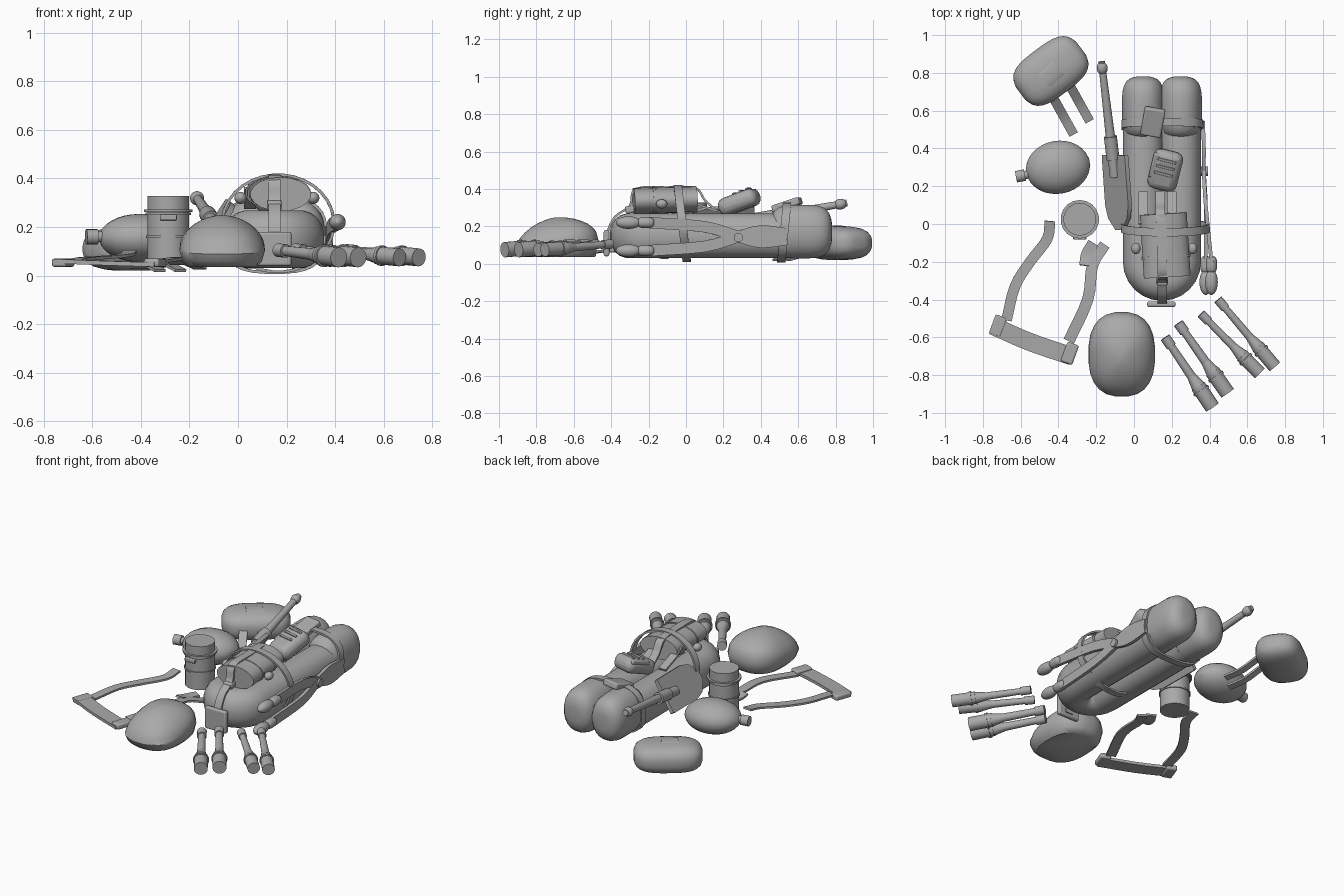
import bpy, math
from mathutils import Vector

if "Cube" in bpy.data.objects:
    bpy.data.objects.remove(bpy.data.objects["Cube"])

COLOUR = (.4, .4, .4, 1)
grey = bpy.data.materials.new("plain grey")
grey.use_nodes = True
grey.diffuse_color = COLOUR
grey.node_tree.nodes["Principled BSDF"].inputs["Base Color"].default_value = COLOUR

UP, ALONG_X, ALONG_Y = Vector((0, 0, 1)), Vector((1, 0, 0)), Vector((0, 1, 0))


def finish(ob, name):
    ob.name = name
    ob.data.materials.append(grey)
    bpy.ops.object.select_all(action='DESELECT')
    bpy.context.view_layer.objects.active = ob
    ob.select_set(True)
    bpy.ops.object.shade_smooth_by_angle(angle=math.radians(40))
    return ob


def signed_power(value, power):
    return math.copysign(abs(value) ** power, value)


def sweep(name, rings, sides=18, across=None, closed=False, power=1):
    """Skin rings of (centre, half width, half height); four sides give a flat strap."""
    centres = [Vector(ring[0]) for ring in rings]
    count, verts, faces = len(rings), [], []
    for i, (centre, width, height) in enumerate(rings):
        before, after = i - 1, i + 1
        if closed:
            after %= count
        else:
            before, after = max(before, 0), min(after, count - 1)
        forward = (centres[after] - centres[before]).normalized()
        u = Vector(across) if across else forward.cross(UP)
        if u.length < .1:
            u = ALONG_X
        u = (u - forward * u.dot(forward)).normalized()
        w = u.cross(forward)
        reach = math.sqrt(2) if sides == 4 else 1
        for j in range(sides):
            turn = math.tau * (j + .5) / sides
            verts.append(centres[i] + u * width * reach * signed_power(math.cos(turn), power)
                         + w * height * reach * signed_power(math.sin(turn), power))
    for i in range(count if closed else count - 1):
        here, there = i * sides, (i + 1) % count * sides
        for j in range(sides):
            k = (j + 1) % sides
            faces.append((here + j, there + j, there + k, here + k))
    if not closed:
        last = (count - 1) * sides
        faces += [tuple(range(sides)), tuple(reversed(range(last, last + sides)))]
    mesh = bpy.data.meshes.new(name)
    mesh.from_pydata(verts, [], faces)
    mesh.flip_normals()
    ob = bpy.data.objects.new(name, mesh)
    bpy.context.collection.objects.link(ob)
    return finish(ob, name)


def pill(name, start, end, width, height, blunt=2, power=1):
    """Rounded bolster; a higher blunt value makes squarer ends."""
    start, end, rings, steps = Vector(start), Vector(end), [], 16
    for i in range(steps + 1):
        s = -math.cos(math.pi * i / steps)
        scale = max(.02, 1 - abs(s) ** blunt) ** (1 / blunt)
        rings.append((start.lerp(end, (s + 1) / 2), width * scale, height * scale))
    sweep(name, rings, 20, power=power)


def tube(name, start, end, radius, flat=1, first=0, last=1, taper=1):
    """Cylinder on the part of an axis between two fractions."""
    start, end = Vector(start), Vector(end)
    sweep(name, [(start.lerp(end, first), radius, radius * flat),
                 (start.lerp(end, last), radius * taper, radius * taper * flat)])


def strap(name, points, width=.05, across=None, thick=.006):
    """Flat band smoothed through a few points."""
    p = [Vector(point) for point in points]
    p = [p[0] * 2 - p[1]] + p + [p[-1] * 2 - p[-2]]
    steps, path = 4, []
    for a, b, c, d in zip(p, p[1:], p[2:], p[3:]):
        for i in range(steps):
            t = i / steps
            path.append(b + (c - a) * t / 2 + (a * 2 - b * 5 + c * 4 - d) * t ** 2 / 2
                        + (b * 3 - a - c * 3 + d) * t ** 3 / 2)
    path.append(p[-2])
    sweep(name, [(point, width / 2, thick) for point in path], 4, across)


def hoop(name, centre, half_x, half_z, lean, power):
    """Closed band standing round the bedroll."""
    rings, steps = [], 32
    for i in range(steps):
        turn = math.tau * (i + .5) / steps
        x = half_x * signed_power(math.cos(turn), power)
        z = half_z * signed_power(math.sin(turn), power)
        rings.append((Vector(centre) + Vector((x, z * lean, z)), .022, .006))
    sweep(name, rings, 4, ALONG_Y, closed=True)


def box(name, centre, size, pitch=0, yaw=0, bevel=.01):
    bpy.ops.mesh.primitive_cube_add(size=1, location=centre,
                                    rotation=(math.radians(pitch), 0, math.radians(yaw)))
    ob = bpy.context.object
    ob.scale = size
    bpy.ops.object.transform_apply(location=False, rotation=False, scale=True)
    soft = ob.modifiers.new("soft edges", 'BEVEL')
    soft.width, soft.segments = bevel, 3
    finish(ob, name)


# bedroll: horseshoe of thick cloth with two bulging ends at the back
middle, apart = .148, .1
horseshoe = [(middle - apart, .55)]
for i in range(13):
    turn = math.pi * i / 12
    horseshoe.append((middle - apart * math.cos(turn), -.2 - apart * math.sin(turn)))
horseshoe.append((middle + apart, .55))
sweep("bedroll", [((x, y, .15), .108, .12) for x, y in horseshoe], 20, power=.9)
box("bedroll_core", (middle, .1, .15), (.12, .7, .12), bevel=.03)
for x in (middle - apart, middle + apart):
    pill("bedroll_end", (x, .45, .172), (x, .78, .172), .113, .145, blunt=3.5, power=.9)

# mess tin lying on the bedroll, with a handle knob on each side
tin = (.176, -.28, .335), (.155, .055, .345)
tube("mess_tin", *tin, .126, .56)
for band in (.3, .72):
    tube("tin_band", *tin, .132, .56, band, band + .04)
for x in (.01, .31):
    pill("tin_knob", (x, -.16, .32), (x, -.1, .32), .025, .025)

# straps over the tin and round the bedroll
strap("tin_strap", [(.14, .17, .28), (.14, .1, .34), (.14, .05, .405), (.15, -.1, .408), (.15, -.27, .4),
                    (.15, -.3, .31), (.15, -.38, .25), (.15, -.42, .16), (.15, -.41, .06)], across=ALONG_X)
for x in (.05, .2):
    strap("shoulder_strap", [(x, .17, .28), (x, .06, .32), (x, 0, .36)], across=ALONG_X)
hoop("front_hoop", (.165, -.02, .215), .23, .2, -.12, 1)
hoop("rear_hoop", (.15, .525, .168), .212, .155, .1, .7)
box("front_buckle", (.145, -.425, .11), (.15, .03, .14))
box("strap_clip", (.15, -.3, .29), (.06, .05, .04), 10)

# ammunition pouch and rear clasp on top
box("pouch", (.165, .285, .33), (.16, .22, .095), 20, -14, .04)
box("pouch_flap", (.16, .3, .365), (.14, .14, .03), 20, -14)
for i in range(3):
    box("pouch_rib", (.155 + .01 * i, .265 + .035 * i, .37 + .013 * i), (.1, .014, .02), 20, -14, .004)
box("rear_clasp", (.1, .54, .315), (.11, .155, .04), 18, -10)

# entrenching tool leaning on the side
shaft = (-.172, .86, .325), (-.1, .25, .215)
tube("shovel_handle", *shaft, .018, taper=1.6)
tube("shovel_collar", *shaft, .035, first=.65, last=.85)
pill("shovel_knob", (-.172, .86, .325), (-.165, .79, .312), .029, .029)
blade = []
for y, half in ((.365, .105), (.35, .11), (.1, .11), (.03, .09), (-.03, .03)):
    blade.append(((-.075 - y * .07, y, .2 + y * .05), half, .012))
sweep("shovel_blade", blade, 4, (.55, 0, .83))

# wire cutter along the other side
for sign, x in ((1, .41), (-1, .38)):
    level = lambda share: .145 + sign * share * .075
    strap("cutter_arm", [(x, -.2, level(1)), (.38, .1, level(.7)), (.37, .28, level(0)),
                         (.37, .4, level(-.4)), (.365, .54, level(-.2))], .06, UP, .01)
    pill("cutter_grip", (x, -.375, level(1)), (x, -.24, level(1)), .034, .034)
    pill("grip_sleeve", (x, -.26, level(1)), (x, -.17, level(1)), .03, .03, blunt=3)
tube("cutter_hinge", (.355, .28, .14), (.392, .28, .14), .025)

# bread bag with flap and two carrying straps
pill("bread_bag", (-.6, .69, .11), (-.28, .93, .11), .138, .09, blunt=3.2, power=.75)
strap("bag_flap", [(-.5, .86, .15), (-.47, .83, .194), (-.42, .77, .196), (-.39, .73, .17)], .1, thick=.004)
for x, y in ((-.32, .475), (-.235, .545)):
    strap("bag_strap", [(x - .1, y + .18, .11), (x - .05, y + .09, .05), (x, y, .02)])

# canteen with screw cap
pill("canteen", (-.57, .27, .155), (-.235, .33, .155), .142, .1)
cap = (-.625, .25, .16), (-.52, .27, .16)
tube("canteen_neck", *cap, .022)
tube("canteen_cap", *cap, .031, last=.45)

# ribbed canister standing upright
canister = (-.287, .025, .05), (-.287, .025, .328)
tube("canister", *canister, .087)
for rib, radius in ((.38, .093), (.72, .095), (.765, .102)):
    tube("canister_rib", *canister, radius, first=rib, last=rib + .035)
box("canister_latch", (-.287, -.073, .24), (.07, .02, .025), bevel=.005)

# harness: belt with two shoulder straps
strap("harness_belt", [(-.745, -.54, .06), (-.55, -.625, .052), (-.33, -.7, .045)], .095, thick=.009)
for x, y in ((-.72, -.54), (-.34, -.685)):
    box("belt_end", (x, y, .053), (.065, .11, .034), yaw=-20)
strap("harness_strap", [(-.445, .015, .1), (-.46, -.08, .085), (-.55, -.2, .075),
                        (-.63, -.33, .07), (-.675, -.51, .06)], .056)
strap("harness_strap", [(-.155, -.11, .03), (-.22, -.22, .06), (-.245, -.4, .07), (-.345, -.62, .055)], .06)
strap("harness_tab", [(-.215, -.1, .05), (-.25, -.16, .05), (-.26, -.22, .065)], .06)

# helmet: rounded dome with the rim tucked in below
shell = [((-.065, -.69, .035), .14, .18), ((-.065, -.69, .06), .165, .21)]
for i in range(9):
    rise = math.radians(i * 10.5)
    height, scale = .14 * math.sin(rise), math.cos(rise) ** 1.25
    shell.append(((-.065, -.69 - height / 5, .105 + height), .177 * scale, .225 * scale))
sweep("helmet", shell, 24, ALONG_X, power=.8)

# stick grenades in two pairs
for x, y, run, drop, size in ((.165, -.6, .25, -.37, 1), (.235, -.525, .26, -.37, 1),
                              (.355, -.475, .31, -.315, .9), (.445, -.4, .3, -.355, .9)):
    stick = (x, y, .105), (x + run, y + drop, .075)
    tube("grenade_handle", *stick, .02 * size, last=.6, taper=1.25)
    tube("grenade_end", *stick, .028 * size, last=.13)
    tube("grenade_neck", *stick, .024 * size, first=.55, last=.7, taper=1.6)
    tube("grenade_head", *stick, .041 * size, first=.7)
    tube("grenade_collar", *stick, .047 * size, first=.75, last=.78)
